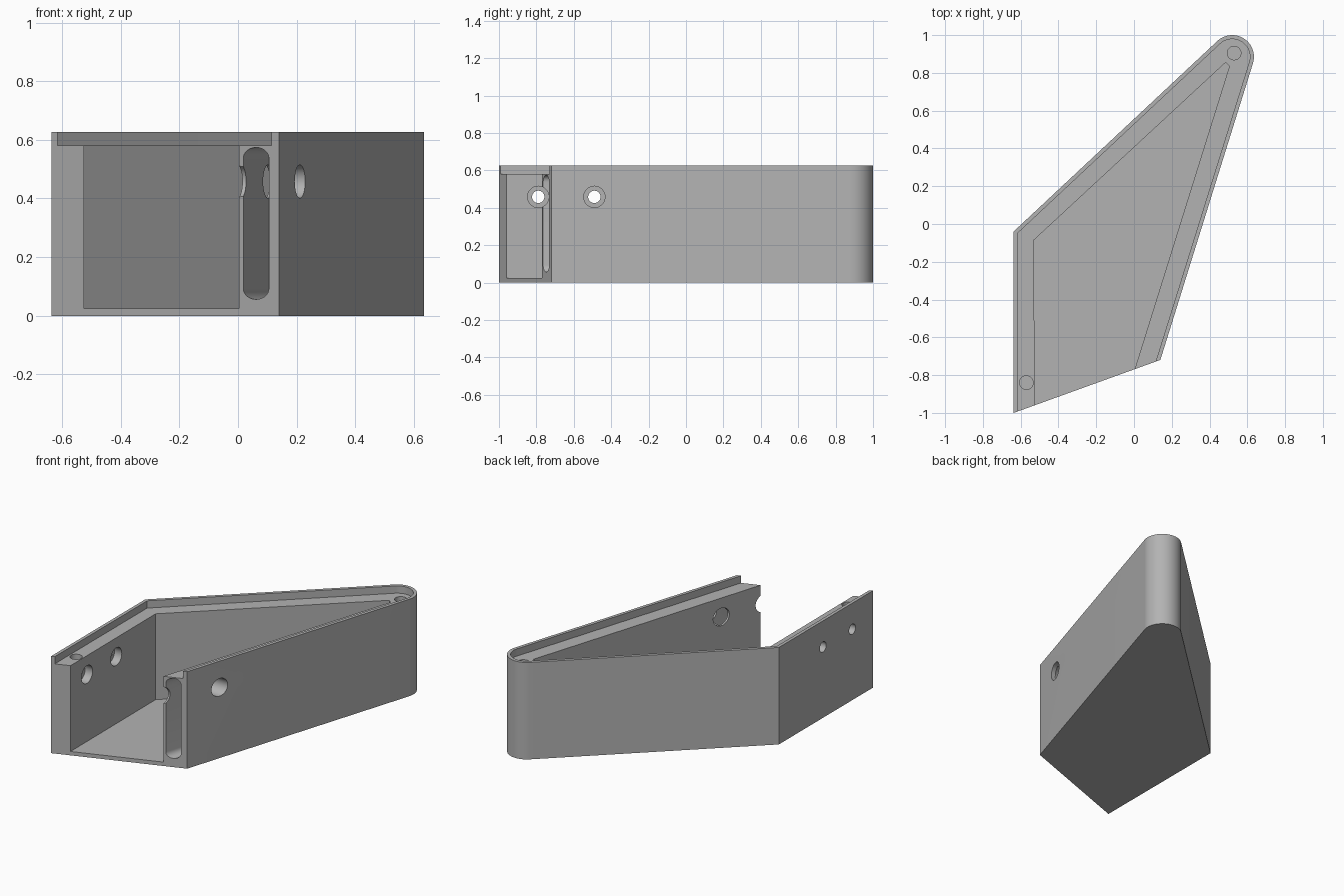
import bpy, bmesh, math
from mathutils import Vector, Matrix

if "Cube" in bpy.data.objects:
    bpy.data.objects.remove(bpy.data.objects["Cube"], do_unlink=True)

HEIGHT, LEDGE, FLOOR = 0.627, 0.58, 0.025
TIP, TIP_R = Vector((0.52, 0.885)), 0.115
RIGHT_DIR = Vector((0.49, 1.57)).normalized()
LEFT_DIR = Vector((1.08, 1.01)).normalized()

grey = bpy.data.materials.new("plain grey")
grey.use_nodes = True
colour = (0.45, 0.45, 0.45, 1)
grey.diffuse_color = colour
grey.node_tree.nodes["Principled BSDF"].inputs["Base Color"].default_value = colour


def to_object(name, bm):
    bmesh.ops.recalc_face_normals(bm, faces=bm.faces)
    mesh = bpy.data.meshes.new(name)
    bm.to_mesh(mesh)
    bm.free()
    mesh.materials.append(grey)
    obj = bpy.data.objects.new(name, mesh)
    bpy.context.collection.objects.link(obj)
    return obj


def prism(name, points, z0, z1):
    """Extrude a plan outline from z0 to z1."""
    bm = bmesh.new()
    base = bm.faces.new([bm.verts.new((p[0], p[1], z0)) for p in points])
    top = bmesh.ops.extrude_face_region(bm, geom=[base])["geom"]
    verts = [v for v in top if isinstance(v, bmesh.types.BMVert)]
    bmesh.ops.translate(bm, verts=verts, vec=(0, 0, z1 - z0))
    return to_object(name, bm)


def cylinder(name, start, end, radius):
    start, end = Vector(start), Vector(end)
    axis = end - start
    bm = bmesh.new()
    turn = axis.to_track_quat("Z", "Y").to_matrix().to_4x4()
    bmesh.ops.create_cone(bm, cap_ends=True, segments=48, radius1=radius, radius2=radius,
                          depth=axis.length, matrix=Matrix.Translation((start + end) / 2) @ turn)
    return to_object(name, bm)


def outline(inset, front):
    """Kite plan with a round tip, closed by the two given front points."""
    r = TIP_R - inset
    a0 = math.atan2(-RIGHT_DIR.x, RIGHT_DIR.y)
    a1 = math.atan2(LEFT_DIR.x, -LEFT_DIR.y)
    arc = [TIP + r * Vector((math.cos(a), math.sin(a)))
           for a in (a0 + (a1 - a0) * i / 32 for i in range(33))]
    x = -0.637 + inset
    corner = arc[-1] - LEFT_DIR * ((arc[-1].x - x) / LEFT_DIR.x)
    reach, left_y = front
    return [(x, left_y), arc[0] - RIGHT_DIR * reach] + arc + [corner]


def cut(body, cutter):
    mod = body.modifiers.new("cut", "BOOLEAN")
    mod.operation, mod.solver, mod.object = "DIFFERENCE", "EXACT", cutter
    bpy.context.view_layer.update()
    graph = bpy.context.evaluated_depsgraph_get()
    mesh = bpy.data.meshes.new_from_object(body.evaluated_get(graph))
    body.modifiers.clear()
    body.data = mesh
    bpy.data.objects.remove(cutter, do_unlink=True)


body = prism("tray_body", outline(0, (1.645, -1.0)), 0, HEIGHT)

# Lid recess and main compartment, both open at the front
cut(body, prism("lid_recess", outline(0.021, (1.8, -1.2)), LEDGE, HEIGHT + 0.1))
cavity = [(-0.525, -1.2), (-0.13, -1.2), (0.005, -0.765), (0.505, 0.835),
          (0.485, 0.855), (-0.53, -0.085)]
cut(body, prism("compartment", cavity, FLOOR, HEIGHT + 0.2))

# Pin holes in the ledge
for x, y in ((0.53, 0.905), (-0.57, -0.84)):
    cut(body, cylinder("pin_hole", (x, y, 0.46 if y > 0 else 0.53), (x, y, HEIGHT + 0.1), 0.036))

# Side holes, wide on the inside and narrow through the outer left wall
for y in (-0.79, -0.49):
    cut(body, cylinder("wide_hole", (-0.58, y, 0.458), (0.8, y, 0.458), 0.057))
    cut(body, cylinder("narrow_hole", (-0.8, y, 0.458), (-0.5, y, 0.458), 0.033))

# Round-ended slot running back inside the right wall
bm = bmesh.new()
across = Vector((RIGHT_DIR.y, -RIGHT_DIR.x, 0))
along = Vector((RIGHT_DIR.x, RIGHT_DIR.y, 0))
start = Vector((0.0625, -0.745, 0)) - along * 0.1
ring = []
for centre, a0 in ((0.537, 0), (0.093, math.pi)):
    for i in range(17):
        a = a0 + math.pi * i / 16
        ring.append(bm.verts.new(start + across * (0.037 * math.cos(a))
                                 + Vector((0, 0, centre + 0.037 * math.sin(a)))))
end = bmesh.ops.extrude_face_region(bm, geom=[bm.faces.new(ring)])["geom"]
bmesh.ops.translate(bm, verts=[v for v in end if isinstance(v, bmesh.types.BMVert)],
                    vec=along * 0.36)
cut(body, to_object("slot", bm))

# Smooth the curves, keep edges crisp
bpy.ops.object.select_all(action="DESELECT")
body.select_set(True)
bpy.context.view_layer.objects.active = body
bpy.ops.object.shade_smooth_by_angle(angle=math.radians(25))
